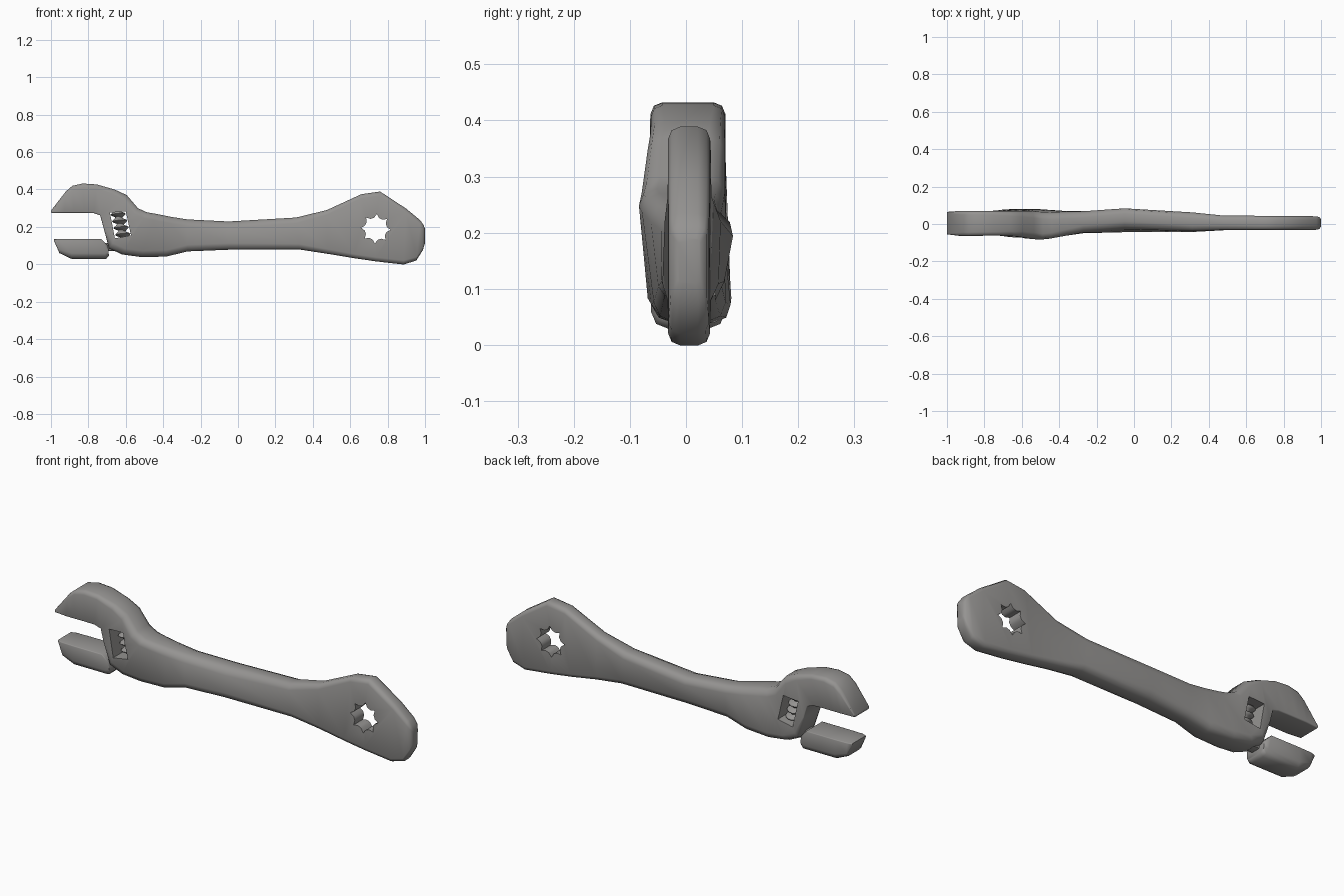
import bpy, bmesh, math
from mathutils import Vector

if "Cube" in bpy.data.objects:
    bpy.data.objects.remove(bpy.data.objects["Cube"])

steel = bpy.data.materials.new("dark_steel")
steel.diffuse_color = (.30, .293, .285, 1)
steel.use_nodes = True
steel.node_tree.nodes["Principled BSDF"].inputs["Base Color"].default_value = steel.diffuse_color


def finish(bm, name, angle=35):
    bmesh.ops.recalc_face_normals(bm, faces=bm.faces[:])
    me = bpy.data.meshes.new(name)
    bm.to_mesh(me)
    bm.free()
    me.materials.append(steel)
    ob = bpy.data.objects.new(name, me)
    bpy.context.collection.objects.link(ob)
    if angle:
        smooth(ob, angle)
    return ob


def activate(ob):
    bpy.ops.object.select_all(action='DESELECT')
    ob.select_set(True)
    bpy.context.view_layer.objects.active = ob


def smooth(ob, angle):
    activate(ob)
    bpy.ops.object.shade_smooth_by_angle(angle=math.radians(angle))


def section(xt, zt, xb, zb, yf, yb, ct, cb, twist):
    """Rounded rectangle spanning from a top outline point to a bottom one."""
    top, d = Vector((xt, 0, zt)), Vector((xb - xt, 0, zb - zt))
    length, wide = d.length, yb - yf
    pts = []
    for sy, end, flip in ((1, 0, 0), (-1, 0, 1), (-1, 1, 0), (1, 1, 1)):
        c = min(cb if end else ct, .45 * length, .42 * wide)
        for i in ((2, 1, 0) if flip else (0, 1, 2)):
            a = math.radians(45 * i)
            s = c * (1 - math.sin(a)) / length
            y = (yb if sy > 0 else yf) - sy * c * (1 - math.cos(a))
            t = 1 - s if end else s
            p = top + d * t
            p.y = y + twist * (t - .5)
            pts.append(p)
    return pts


def loft(name, rings, angle=35):
    bm = bmesh.new()
    rows = [[bm.verts.new(p) for p in r] for r in rings]
    n = len(rows[0])
    for a, b in zip(rows, rows[1:]):
        for i in range(n):
            bm.faces.new((a[i], a[(i + 1) % n], b[(i + 1) % n], b[i]))
    bm.faces.new(rows[0])
    bm.faces.new(rows[-1])
    return finish(bm, name, angle)


def prism(name, outline):
    bm = bmesh.new()
    f = bm.faces.new([bm.verts.new((x, -.2, z)) for x, z in outline])
    ext = bmesh.ops.extrude_face_region(bm, geom=[f])
    bmesh.ops.translate(bm, vec=(0, .4, 0),
                        verts=[v for v in ext['geom'] if isinstance(v, bmesh.types.BMVert)])
    ob = finish(bm, name, 0)
    ob.hide_render = True
    return ob


# Body: fixed jaw, neck, handle and flat end, as (top x,z, bottom x,z, y front, y back, rounding)
body_stations = [
    (-1.0, .287, -.998, .274, -.055, .065, .005),
    (-.92, .39, -.93, .275, -.064, .07, .02),
    (-.885, .42, -.88, .275, -.064, .07, .02),
    (-.83, .432, -.82, .275, -.063, .07, .02),
    (-.755, .427, -.77, .273, -.062, .07, .02),
    (-.66, .40, -.737, .262, -.062, .07, .025),
    (-.595, .37, -.72, .20, -.066, .072, .03),
    (-.535, .30, -.69, .085, -.074, .074, .035),
    (-.487, .278, -.62, .053, -.076, .073, .035),
    (-.44, .27, -.52, .039, -.07, .071, .035),
    (-.36, .254, -.385, .041, -.06, .068, .035),
    (-.27, .24, -.27, .069, -.047, .066, .035),
    (-.05, .229, -.05, .078, -.036, .076, .035),
    (.31, .25, .33, .079, -.04, .06, .03),
    (.475, .29, .48, .056, -.033, .045, .025),
    (.66, .375, .62, .033, -.032, .044, .022),
    (.76, .389, .735, .016, -.032, .043, .022),
    (.90, .297, .885, -.001, -.032, .043, .022),
    (.975, .235, .953, .02, -.031, .041, .02),
    (.991, .212, .988, .075, -.027, .037, .015),
    (1.0, .19, .999, .11, -.014, .026, .008),
]
rings = []
for xt, zt, xb, zb, yf, yb, c in body_stations:
    x = (xt + xb) / 2
    twist = .025 * math.exp(-((x + .5) / .14) ** 2) - .03 * math.exp(-(x / .25) ** 2)
    rings.append(section(xt, zt, xb, zb, yf, yb, c, .006 if xb < -.71 else c, twist))
body = loft("wrench_body", rings)

# Eight-pointed ring hole and the screw window
star = []
for k in range(8):
    for off, r in ((0, .079), (13, .06), (32, .06)):
        a = math.radians(45 * k + off + 86)
        star.append((.737 + r * math.cos(a), .19 + r * math.sin(a)))
window = [(-.685, .276), (-.60, .283), (-.572, .155), (-.658, .139)]
for cutter in (prism("star_cutter", star), prism("window_cutter", window)):
    m = body.modifiers.new("cut", 'BOOLEAN')
    m.operation, m.object, m.solver = 'DIFFERENCE', cutter, 'EXACT'
    activate(body)
    bpy.ops.object.modifier_apply(modifier=m.name)
    bpy.data.objects.remove(cutter)
body.data.attributes.remove(body.data.attributes["sharp_edge"]) if "sharp_edge" in body.data.attributes else None
smooth(body, 60)

# Movable lower jaw
jaw = [
    (-.985, .135, -.983, .124, -.05, .06, .004),
    (-.96, .135, -.955, .06, -.06, .068, .02),
    (-.89, .135, -.89, .029, -.062, .07, .03),
    (-.73, .135, -.705, .029, -.062, .07, .03),
    (-.695, .098, -.69, .045, -.055, .062, .02),
]
loft("lower_jaw", [section(*s[:6], .004, s[6], 0) for s in jaw], 55)

# Slide joining the lower jaw to the neck
loft("jaw_slide", [section(x, .115, x + .01, .072, -.025, .03, .008, .008, 0)
                   for x in (-.73, -.65)])

# Worm screw: slanted ribs on a core, turned around the window's long axis
bm = bmesh.new()
start, end = Vector((-.645, .004, .285)), Vector((-.612, .004, .142))
n, ribs, seg = 14, 4, 33
axis = end - start
u = axis.normalized().cross(Vector((0, 1, 0)))
rows = []
for i in range(seg):
    t = i / (seg - 1)
    r = .029 + .011 * math.cos(2 * math.pi * ribs * t + math.pi)
    row = []
    for k in range(n):
        a = 2 * math.pi * k / n
        lean = axis.normalized() * .008 * math.sin(a + .8)
        row.append(bm.verts.new(start + axis * t + lean
                                + u * r * math.cos(a) + Vector((0, r * math.sin(a), 0))))
    rows.append(row)
for a, b in zip(rows, rows[1:]):
    for k in range(n):
        bm.faces.new((a[k], a[(k + 1) % n], b[(k + 1) % n], b[k]))
bm.faces.new(rows[0])
bm.faces.new(rows[-1])
finish(bm, "worm_screw")
